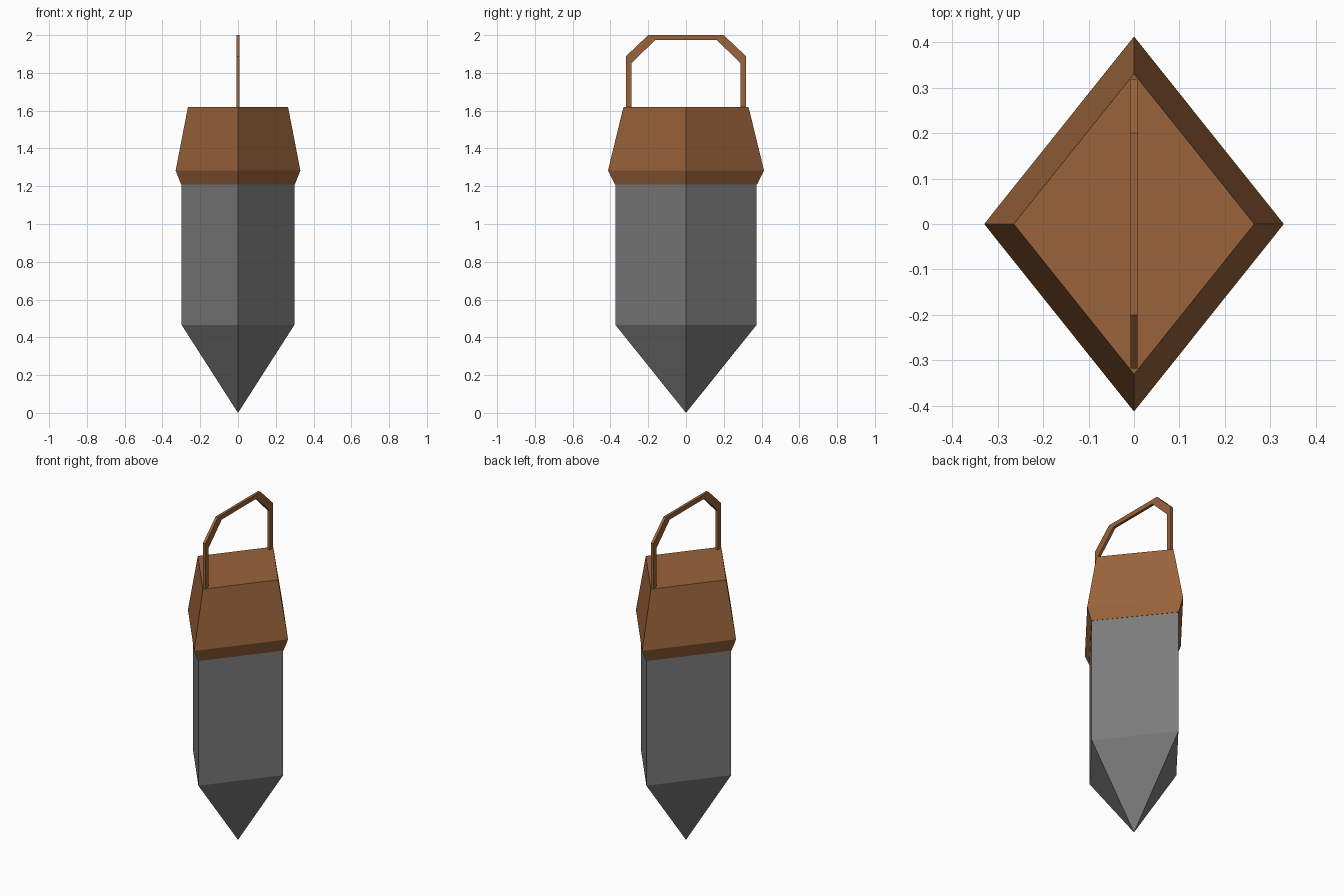
import bpy
import bmesh

cube = bpy.data.objects.get("Cube")
if cube:
    bpy.data.objects.remove(cube, do_unlink=True)


def make_material(name, color):
    mat = bpy.data.materials.new(name)
    mat.use_nodes = True
    mat.diffuse_color = color
    mat.node_tree.nodes["Principled BSDF"].inputs["Base Color"].default_value = color
    return mat


def finish(name, bm, mat):
    bmesh.ops.recalc_face_normals(bm, faces=bm.faces)
    mesh = bpy.data.meshes.new(name)
    bm.to_mesh(mesh)
    bm.free()
    mesh.materials.append(mat)
    obj = bpy.data.objects.new(name, mesh)
    bpy.context.collection.objects.link(obj)
    return obj


def diamond_loft(name, sections, mat, tip=None):
    """Loft four-sided rings (half width, half depth, height), bottom up."""
    bm = bmesh.new()
    rings = [[bm.verts.new(p) for p in ((w, 0, z), (0, d, z), (-w, 0, z), (0, -d, z))]
             for w, d, z in sections]
    for low, high in zip(rings, rings[1:]):
        for i in range(4):
            j = (i + 1) % 4
            bm.faces.new((low[i], low[j], high[j], high[i]))
    bm.faces.new(rings[-1])
    if tip is None:
        bm.faces.new(rings[0])
    else:
        point = bm.verts.new((0, 0, tip))
        for i in range(4):
            bm.faces.new((point, rings[0][(i + 1) % 4], rings[0][i]))
    return finish(name, bm, mat)


def strap_handle(name, outer, inner, half_width, mat):
    """Sweep a thin strap between mirrored outer and inner outlines."""
    bm = bmesh.new()
    full = [side + [(-y, z) for y, z in reversed(side)] for side in (outer, inner)]
    rings = []
    for (yo, zo), (yi, zi) in zip(*full):
        rings.append([bm.verts.new(p) for p in (
            (-half_width, yo, zo), (half_width, yo, zo),
            (half_width, yi, zi), (-half_width, yi, zi))])
    for a, b in zip(rings, rings[1:]):
        for i in range(4):
            j = (i + 1) % 4
            bm.faces.new((a[i], a[j], b[j], b[i]))
    bm.faces.new(rings[0])
    bm.faces.new(rings[-1])
    return finish(name, bm, mat)


brown = make_material("warm brown", (0.32, 0.125, 0.042, 1))
grey = make_material("stone grey", (0.2, 0.2, 0.2, 1))

# Pointed body
diamond_loft("pointed_body", [(0.298, 0.373, 0.465), (0.298, 0.373, 1.215)], grey, tip=0)

# Flared cap with a chamfered lower rim
diamond_loft("cap", [(0.3, 0.375, 1.208), (0.33, 0.413, 1.283), (0.265, 0.331, 1.62)], brown)

# Thin angular carrying handle
strap_handle("handle",
             [(-0.318, 1.615), (-0.318, 1.888), (-0.2, 2.0)],
             [(-0.288, 1.615), (-0.288, 1.852), (-0.164, 1.973)],
             0.008, brown)
